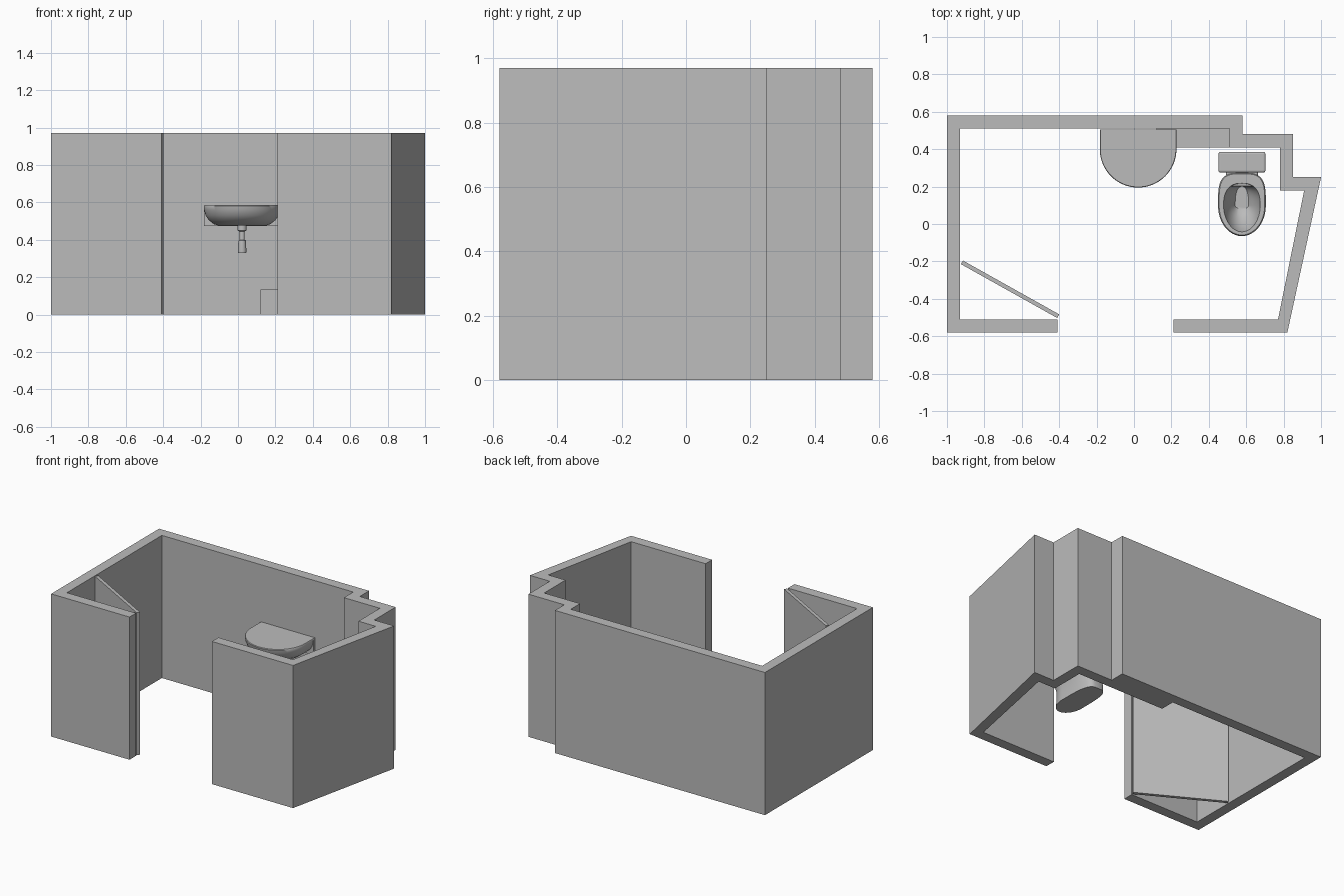
import bpy, bmesh, math
from mathutils import Vector

if "Cube" in bpy.data.objects:
    bpy.data.objects.remove(bpy.data.objects["Cube"], do_unlink=True)

GREY = (0.5, 0.5, 0.5, 1)
grey = bpy.data.materials.new("plain grey")
grey.use_nodes = True
grey.diffuse_color = GREY
grey.node_tree.nodes["Principled BSDF"].inputs["Base Color"].default_value = GREY


def finish(name, bm, smooth=False):
    bmesh.ops.recalc_face_normals(bm, faces=bm.faces)
    mesh = bpy.data.meshes.new(name)
    bm.to_mesh(mesh)
    bm.free()
    mesh.materials.append(grey)
    ob = bpy.data.objects.new(name, mesh)
    bpy.context.collection.objects.link(ob)
    if smooth:
        bpy.ops.object.select_all(action="DESELECT")
        ob.select_set(True)
        bpy.context.view_layer.objects.active = ob
        bpy.ops.object.shade_smooth_by_angle(angle=math.radians(40))
    return ob


def prism(name, outline, z0, z1):
    """Extrude a plan outline upwards."""
    bm = bmesh.new()
    face = bm.faces.new([bm.verts.new((x, y, z0)) for x, y in outline])
    new = bmesh.ops.extrude_face_region(bm, geom=[face])["geom"]
    tops = [v for v in new if isinstance(v, bmesh.types.BMVert)]
    bmesh.ops.translate(bm, verts=tops, vec=(0, 0, z1 - z0))
    return finish(name, bm)


def box(name, x0, x1, y0, y1, z0, z1, bevel=0):
    ob = prism(name, [(x0, y0), (x1, y0), (x1, y1), (x0, y1)], z0, z1)
    if bevel:
        mod = ob.modifiers.new("soft edges", "BEVEL")
        mod.width, mod.segments = bevel, 3
    return ob


def loft(name, rings):
    """Skin a stack of closed rings and cap both ends."""
    bm = bmesh.new()
    rows = [[bm.verts.new(p) for p in ring] for ring in rings]
    n = len(rows[0])
    for a, b in zip(rows, rows[1:]):
        for i in range(n):
            j = (i + 1) % n
            bm.faces.new((a[i], a[j], b[j], b[i]))
    bm.faces.new(rows[0])
    bm.faces.new(rows[-1])
    return finish(name, bm, True)


def egg(cx, cy, w, front, back, z, square=0.55, n=48):
    """Oval ring: round towards the front, squarer towards the back."""
    ring = []
    for i in range(n):
        t = 2 * math.pi * i / n
        s, c = math.sin(t), math.cos(t)
        p = square if c > 0 else 1
        x = math.copysign(abs(s) ** p, s) * w
        y = math.copysign(abs(c) ** p, c) * (back if c > 0 else front)
        ring.append((cx + x, cy + y, z))
    return ring


def d_ring(cx, back, straight, r, front, z, n=32):
    """Half-round ring with a flat back."""
    ring = [(cx + r, back, z)]
    for i in range(n + 1):
        t = math.pi * i / n
        ring.append((cx + r * math.cos(t), straight - front * math.sin(t), z))
    return ring + [(cx - r, back, z)]


# Room shell, stepped at the back corner and slanted on the left
H = 0.97
prism("walls", [
    (-1, .58), (.58, .58), (.58, .48), (.85, .48), (.85, .25), (1, .25),
    (.82, -.58), (.21, -.58), (.21, -.51), (.77, -.51), (.91, .18), (.78, .18),
    (.78, .41), (.51, .41), (.51, .51), (-.93, .51), (-.93, -.51),
    (-.41, -.51), (-.41, -.58), (-1, -.58)], 0, H)
box("floor_ledge", .12, .51, .41, .51, 0, .135)

# Door leaf standing ajar
a, b = Vector((-.92, -.205)), Vector((-.405, -.493))
side = (b - a).orthogonal().normalized() * .011
prism("door", [a + side, b + side, b - side, a - side], 0, H)

# Wash basin with rounded underside, wall plate and trap
BX = .022
loft("basin", [d_ring(BX, .505, .40, .205 * k, .205 * f, z) for k, f, z in (
    (.62, .45, .476), (.74, .60, .484), (.87, .79, .505),
    (.95, .91, .53), (.99, .98, .56), (1, 1, .58), (.985, .985, .585))])
box("basin_wall_plate", BX - .205, BX + .205, .485, .505, .475, .58)
loft("basin_trap", [egg(BX, .37, r, r, r, z, 1, 24) for r, z in (
    (.022, .33), (.023, .34), (.02, .395), (.014, .40), (.014, .445),
    (.024, .45), (.024, .478))])

# Toilet: foot, bowl, rim and hollow in one skin
TX = .577
loft("toilet_bowl", [egg(TX, .10, *r) for r in (
    (.080, .12, .25, 0), (.078, .115, .25, .04), (.080, .11, .23, .10),
    (.098, .13, .19, .17), (.118, .152, .172, .22), (.128, .165, .172, .25),
    (.128, .165, .172, .272), (.122, .159, .168, .28))] + [
    egg(TX, .10, *r, .8) for r in (
    (.098, .142, .118, .28), (.093, .135, .115, .26), (.080, .11, .11, .21),
    (.056, .07, .105, .165), (.036, .02, .10, .13))])
box("toilet_back_support", TX - .085, TX + .085, .2, .36, .12, .27, .01)
box("toilet_tank", TX - .115, TX + .115, .285, .38, .26, .49, .012)
box("toilet_tank_lid", TX - .125, TX + .125, .275, .385, .485, .52, .01)
for label, sx in (("left", 1), ("right", -1)):
    loft(label + "_seat_bolt",
         [egg(TX + sx * .06, .237, .006, .006, .006, z, 1, 12) for z in (.275, .286)])
